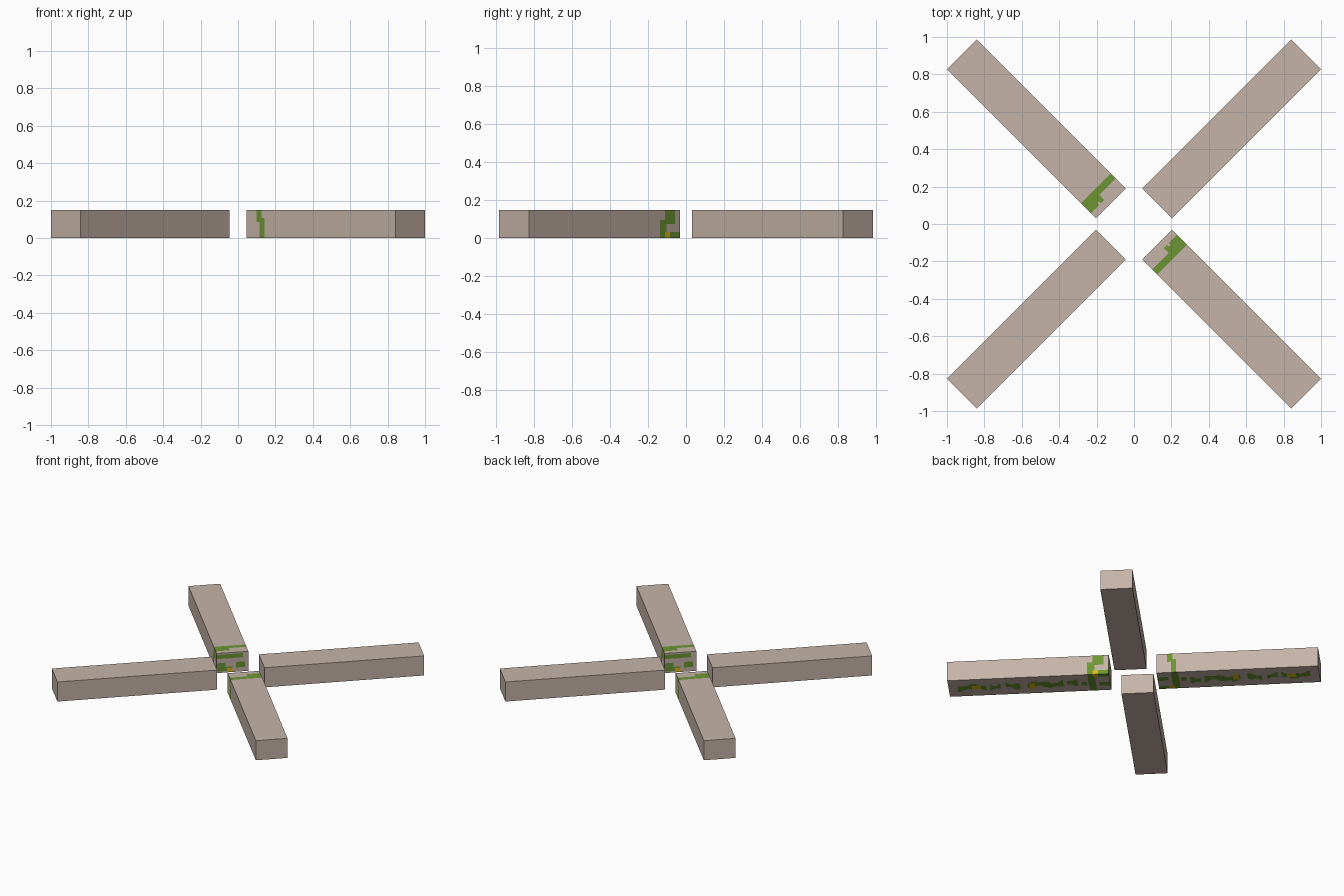
import bpy, bmesh, math
from mathutils import Matrix, Vector

if "Cube" in bpy.data.objects:
    bpy.data.objects.remove(bpy.data.objects["Cube"])

L, W, H = 1.127, 0.224, 0.15      # beam length, width, height
CX, CY = 0.5225, 0.5085           # beam centre offset from the middle


def material(name, rgb):
    m = bpy.data.materials.new(name)
    m.diffuse_color = (*rgb, 1)
    m.use_nodes = True
    m.node_tree.nodes["Principled BSDF"].inputs["Base Color"].default_value = m.diffuse_color
    return m


MATS = [material("stone beige", (0.56, 0.455, 0.39)),
        material("moss green", (0.15, 0.30, 0.032)),
        material("flower yellow", (0.74, 0.49, 0.01))]

# Moss rectangles per side: (a0, a1, b0, b1); s runs from the inner end, t across
MOSS = {
    "left": [(.10, .151, 0, .10), (.04, .115, .075, .15), (0, .151, 0, .037)],   # s, z
    "right": [(.076, .114, .085, .15), (.106, .144, 0, .11)],                    # s, z
    "top": [(.04, .11, .05, .12), (.055, .11, .02, .05),
            (.04, .11, .015, .035), (.076, .114, -.12, .02)],                    # s, t
    "end": [(-.075, .12, .105, .14), (.055, .12, .015, .07),
            (0, .055, .01, .045), (-.09, -.02, .03, .075)],                      # t, z
    "bottom": [(.10, .15, -.12, .12), (0, .10, .075, .12), (0, .07, -.05, .0)],  # s, t
}
FLOWERS = {
    "left": [(.078, .113, 0, .033)],
    "end": [(0, .035, 0, .03)],
    "bottom": [(.078, .113, .08, .12), (.53, .56, -.05, .03), (.90, .96, -.02, .025)],
}
# Runs of moss trailing along the underside
TRAIL = [(.16, .20), (.22, .30), (.32, .57), (.63, .73), (.76, .84), (.87, 1.07)]


def inside(rects, a, b):
    return any(r[0] <= a <= r[1] and r[2] <= b <= r[3] for r in rects)


def paint(face):
    """Material index from the side a face lies on and its position."""
    c, n = face.calc_center_median(), face.normal
    s, t, z = c.x + L / 2, c.y, c.z
    if abs(n.z) > .5:
        side, a, b = ("top" if n.z > 0 else "bottom"), s, t
    elif abs(n.y) > .5:
        side, a, b = ("left" if n.y > 0 else "right"), s, z
    elif n.x < 0:
        side, a, b = "end", t, z
    else:
        return 0
    if inside(FLOWERS.get(side, []), a, b):
        return 2
    if inside(MOSS[side], a, b):
        return 1
    if side == "bottom" and any(p <= s <= q for p, q in TRAIL):
        return int(abs(t - .014 * math.sin(28 * s)) < .032 + .01 * math.sin(61 * s))
    return 0


def beam(name, angle, x, y, mossy):
    bm = bmesh.new()
    bmesh.ops.create_cube(bm, size=1, matrix=Matrix.Translation((0, 0, H / 2))
                          @ Matrix.Diagonal((L, W, H, 1)))
    if mossy:  # cut into a fine grid so the patches are real faces
        for axis, lo, size, count in ((0, -L / 2, L, 90), (1, -W / 2, W, 18), (2, 0, H, 14)):
            for i in range(1, count):
                co, no = Vector((0, 0, 0)), Vector((0, 0, 0))
                co[axis], no[axis] = lo + size * i / count, 1
                bmesh.ops.bisect_plane(bm, geom=bm.verts[:] + bm.edges[:] + bm.faces[:],
                                       plane_co=co, plane_no=no)
        bm.normal_update()
        for f in bm.faces:
            f.material_index = paint(f)
    me = bpy.data.meshes.new(name)
    bm.to_mesh(me)
    bm.free()
    for m in MATS if mossy else MATS[:1]:
        me.materials.append(m)
    ob = bpy.data.objects.new(name, me)
    ob.location = (x, y, 0)
    ob.rotation_euler.z = math.radians(angle)
    bpy.context.collection.objects.link(ob)


# Four beams radiating diagonally; one opposite pair is overgrown
beam("plain_beam_back_right", 45, CX, CY, False)
beam("plain_beam_front_left", 225, -CX, -CY, False)
beam("mossy_beam_front_right", -45, CX, -CY, True)
beam("mossy_beam_back_left", 135, -CX, CY, True)
